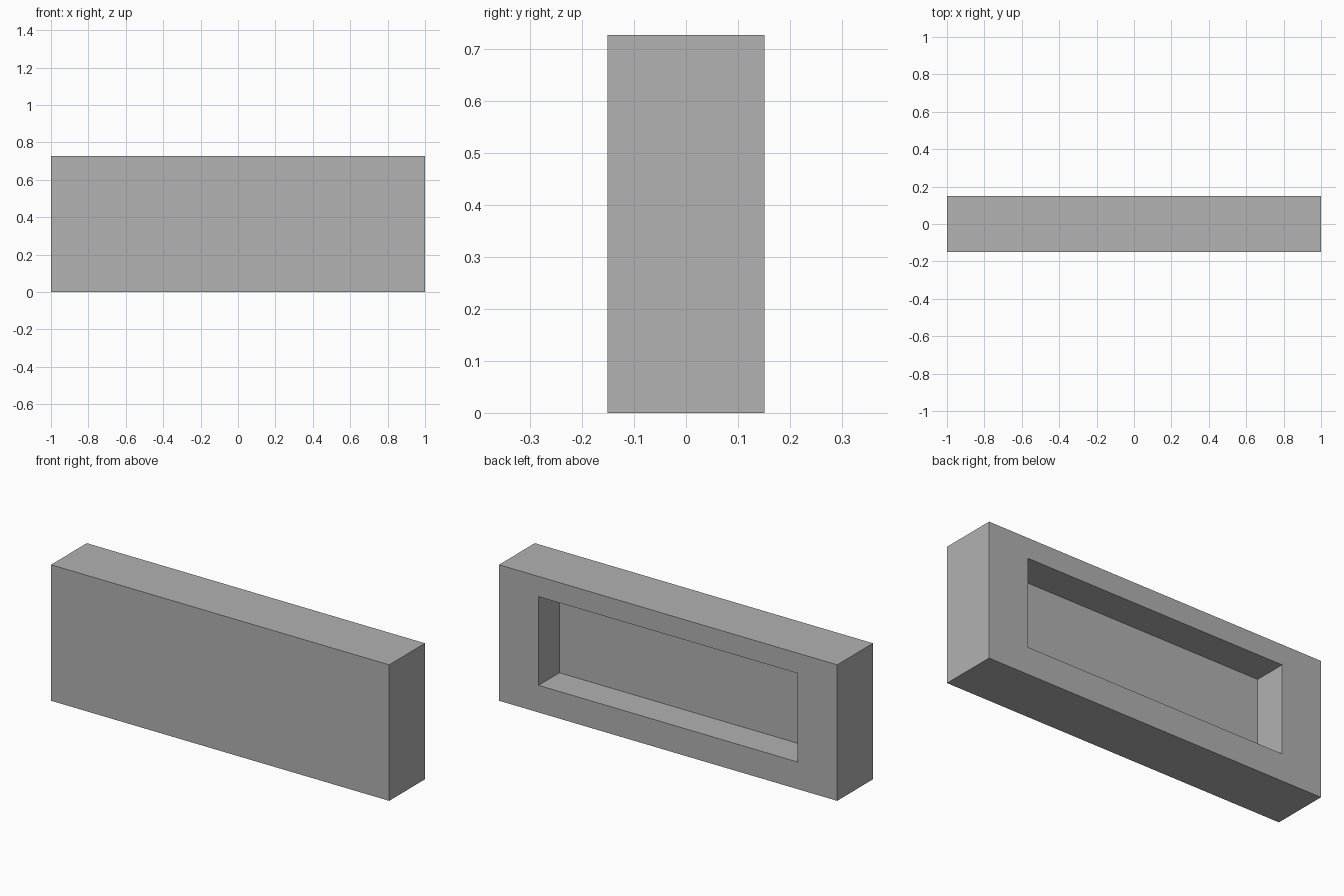
import bpy
import bmesh

W, D, H = 2.0, 0.302, 0.727          # overall size
RX, RZ0, RZ1 = 0.766, 0.145, 0.619   # recess half width, bottom and top
FLOOR_Y = -0.025                     # recess floor

cube = bpy.data.objects.get("Cube")
if cube:
    bpy.data.objects.remove(cube, do_unlink=True)

grey = bpy.data.materials.new("plain_grey")
grey.use_nodes = True
colour = (0.445, 0.445, 0.445, 1.0)
grey.diffuse_color = colour
grey.node_tree.nodes["Principled BSDF"].inputs["Base Color"].default_value = colour

# Solid block
bm = bmesh.new()
bmesh.ops.create_cube(bm, size=1.0)
for v in bm.verts:
    v.co = (v.co.x * W, v.co.y * D, (v.co.z + 0.5) * H)

# Inset the back face to the recess outline, then sink it
back = max(bm.faces, key=lambda f: f.calc_center_median().y)
bmesh.ops.inset_individual(bm, faces=[back], thickness=0.05)
for v in back.verts:
    v.co.x = RX if v.co.x > 0 else -RX
    v.co.z = RZ1 if v.co.z > H / 2 else RZ0
floor = bmesh.ops.extrude_discrete_faces(bm, faces=[back])["faces"][0]
for v in floor.verts:
    v.co.y = FLOOR_Y
bmesh.ops.recalc_face_normals(bm, faces=bm.faces)

mesh = bpy.data.meshes.new("recessed_block")
bm.to_mesh(mesh)
bm.free()
mesh.materials.append(grey)
block = bpy.data.objects.new("recessed_block", mesh)
bpy.context.scene.collection.objects.link(block)
